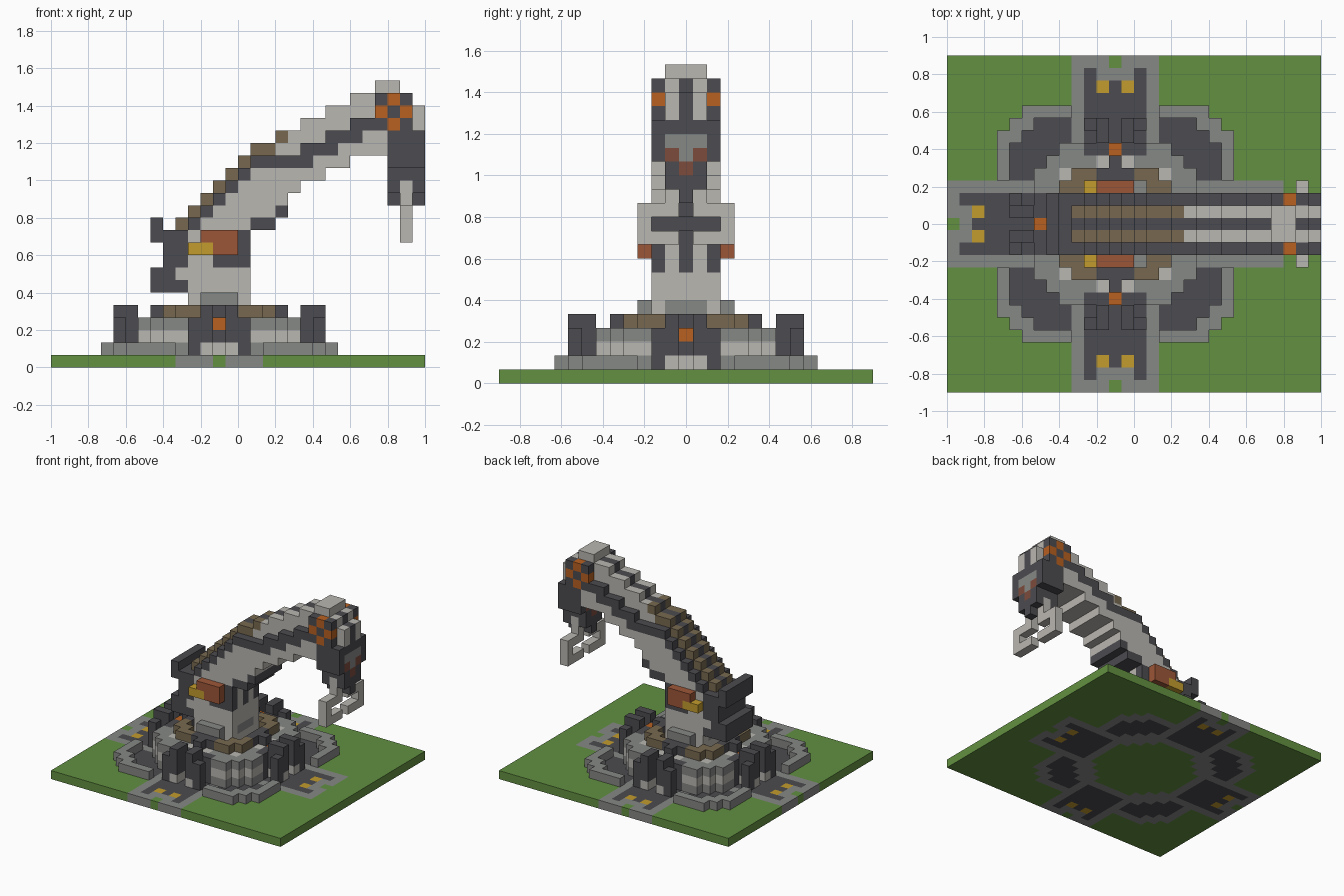
import bpy
import bmesh
from mathutils import Vector

cube = bpy.data.objects.get("Cube")
if cube:
    bpy.data.objects.remove(cube, do_unlink=True)

U = 1 / 15           # edge of one block
OFFSET = -0.1        # tower axis in x
HEX = {"green": "629041", "grey": "868885", "dark": "4c4b50", "light": "bab7b1",
       "brown": "776950", "orange": "b86020", "rust": "9c5638", "yellow": "c29c2e",
       "dark_rust": "7c4c3c"}
NAMES = list(HEX)


def linear(h):
    v = [int(h[i:i + 2], 16) / 255 for i in (0, 2, 4)]
    return [c / 12.92 if c < 0.04045 else ((c + 0.055) / 1.055) ** 2.4 for c in v] + [1]


MATS = []
for name, h in HEX.items():
    m = bpy.data.materials.new(name)
    m.use_nodes = True
    m.diffuse_color = linear(h)
    m.node_tree.nodes["Principled BSDF"].inputs["Base Color"].default_value = linear(h)
    MATS.append(m)

blocks = {}          # (a, b, k) -> (part, colour)


def span(v):
    return range(v[0], v[1] + 1) if isinstance(v, tuple) else (v,)


def put(part, color, a, b, k):
    for i in span(a):
        for j in span(b):
            for n in span(k):
                blocks[i, j, n] = (part, color)


def both(part, color, a, b, k):
    """Place on the front and back sides alike."""
    for j in span(b):
        put(part, color, a, j, k)
        put(part, color, a, -j, k)


def four(part, color, a, b, k):
    """Place on all four sides of the tower, mirrored within each side."""
    for i in span(a):
        for j in span(b):
            for x, y in ((i, j), (j, i)):
                for sx in (1, -1):
                    for sy in (1, -1):
                        put(part, color, sx * x, sy * y, k)


# Ground plate with paths, curved walkways and landing pads
for a in range(-13, 17):
    for b in range(-13, 14):
        lo, hi = sorted((abs(a), abs(b)))
        r2 = a * a + b * b
        octagon = hi <= 9 and lo + hi <= 16
        color = "green"
        if lo <= 3 and 5 < hi <= 13 or octagon and r2 > 30:
            color = "grey"
        if lo >= 4 and hi <= 8 and lo + hi <= 14 and r2 > 52:
            color = "dark"
        if lo <= 2 and 7 <= hi <= (12 if lo == 2 else 11):
            color = "dark"
        if (lo, hi) == (1, 11):
            color = "yellow"
        if (lo, hi) == (0, 13):
            color = "green"
        put("ground", color, a, b, 0)
        # Outer kerb
        if octagon and lo >= 4 and (hi == 9 or lo + hi > 14):
            put("kerb", "grey", a, b, 1)
        # Stepped round foundation
        if hi <= 6 and r2 <= 52:
            for k, c in ((1, "grey"), (2, "light"), (3, "grey")):
                put("foundation", c, a, b, k)
        # Brown collar on the foundation
        if hi <= 4 and 6 <= lo + hi <= 7:
            put("collar", "brown", a, b, 4)

# Gates on the four sides
four("gate", "dark", (0, 2), 6, (2, 3))
four("gate", "light", (0, 1), 6, 1)
four("gate", "dark", 2, 6, 1)
four("gate", "orange", 0, 6, 3)
four("gate", "light", 1, 5, 3)
four("gate", "light", 4, 4, 3)
four("gate", "dark", 0, 5, 4)
four("gate", "dark", (0, 1), 4, 4)
four("gate_post", "dark", 2, 8, (1, 3))
four("gate_post", "light", 1, (7, 8), 1)
four("gate_post", "dark", 1, (7, 8), (2, 4))

# Pedestal
put("pedestal", "light", (-2, 2), (-2, 2), (4, 8))
both("pedestal", "grey", (-1, 1), 3, (4, 5))
for a in (-2, 2):
    put("pedestal", "grey", a, (-1, 1), 5)

# Turning body with side boxes
put("body", "light", (-3, 2), (-2, 2), (9, 10))
both("body", "dark", (0, 2), 2, (8, 10))
put("body", "dark", 2, 0, (8, 10))
both("body", "orange", -3, 2, 10)
both("side_box", "yellow", (-2, -1), 3, 9)
both("side_box", "rust", (0, 1), 3, 9)
both("side_box", "rust", (-1, 1), 3, 10)

# Counterweight behind the body
W = (-2, 2)
put("counterweight", "dark", (-5, -3), W, 6)
put("counterweight", "dark", (-5, -4), W, 7)
put("counterweight", "light", -3, W, 7)
put("counterweight", "dark", (-4, -3), W, (8, 9))
put("counterweight", "dark", (-5, -4), W, 10)
put("counterweight", "dark", -5, W, 11)

# Rising arm: pale core, dark side rails, brown and dark top strips
for a in range(-3, 14):
    top = a + 14 if a <= 2 else 17 + (a - 3) // 2
    if a <= 2:
        low = 11
    elif a <= 5:
        low = 11 + (a == 5)
    else:
        low = 14 if a == 6 else min(17, 15 + (a - 7) // 2)
    rail = top - 1 if a <= 4 else top - 2
    put("arm", "light", a, (-1, 1), (low, top))
    both("arm", "light", a, 2, (low, rail))
    both("arm", "dark", a, 2, rail)
    if a in (7, 9, 11):
        both("arm", "dark", a, 2, rail - 1)
    if 3 <= a <= 5:
        put("arm", "dark", a, W, low)
    both("arm", "brown" if a <= 5 else "light", a, 1, top)
    put("arm", "dark", a, 0, top)

# Arm head with chequered joint discs
put("head", "light", (13, 15), (-1, 1), (18, 21))
put("head", "light", 16, (-1, 1), (19, 20))
put("head", "light", (13, 14), (-1, 1), 22)
put("head", "dark", (15, 16), 0, (19, 20))
put("head", "dark", 15, 0, 21)
for a in (13, 14, 15):
    for k in (19, 20, 21):
        both("head", "orange" if (a + k) % 2 else "dark", a, 2, k)

# Hanging wrist
put("wrist", "dark", (14, 16), W, 18)
put("wrist", "grey", (14, 16), (-1, 1), (16, 17))
both("wrist", "dark", (14, 16), 2, (16, 17))
put("wrist", "dark", (14, 16), (-1, 1), (14, 15))
for a in (14, 16):
    both("wrist", "dark_rust", a, 1, 16)
    put("wrist", "dark_rust", a, 0, 15)
    put("wrist", "dark", a, 0, 13)

# Gripper claw
both("claw", "light", 15, 1, (13, 14))
both("claw", "light", 15, (1, 3), 12)
both("claw", "light", 15, 3, 11)
both("claw", "light", 15, (1, 3), 10)


# Turn the blocks of each part into one mesh of exposed faces
def build(part):
    bm = bmesh.new()
    corners = {}

    def vert(p):
        key = tuple(p)
        if key not in corners:
            x, y, z = key
            corners[key] = bm.verts.new(((x - 0.5) * U + OFFSET, (y - 0.5) * U, z * U))
        return corners[key]

    for cell, (owner, color) in blocks.items():
        if owner != part:
            continue
        for axis in range(3):
            for side in (0, 1):
                step = Vector((0, 0, 0))
                step[axis] = 1 if side else -1
                beyond = tuple(int(c + s) for c, s in zip(cell, step))
                if beyond in blocks:
                    continue
                ring = []
                for u, v in ((0, 0), (1, 0), (1, 1), (0, 1)):
                    p = list(cell)
                    p[axis] += side
                    p[(axis + 1) % 3] += u
                    p[(axis + 2) % 3] += v
                    ring.append(vert(p))
                face = bm.faces.new(ring if side else ring[::-1])
                face.material_index = NAMES.index(color)
    mesh = bpy.data.meshes.new(part)
    bm.to_mesh(mesh)
    bm.free()
    for m in MATS:
        mesh.materials.append(m)
    bpy.context.collection.objects.link(bpy.data.objects.new(part, mesh))


for part in sorted({p for p, c in blocks.values()}):
    build(part)
